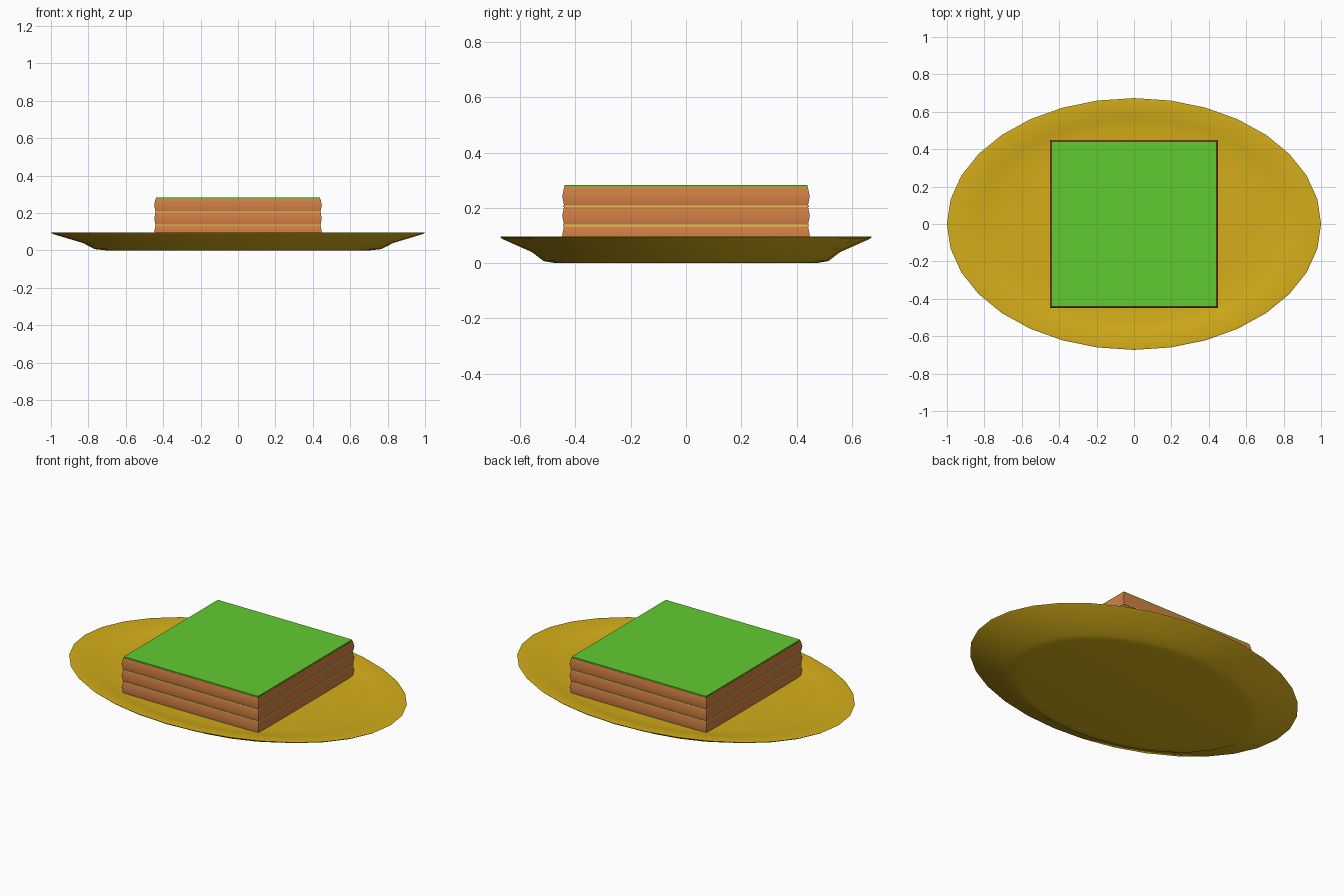
import bpy, bmesh, math

if "Cube" in bpy.data.objects:
    bpy.data.objects.remove(bpy.data.objects["Cube"])


def material(name, rgb):
    m = bpy.data.materials.new(name)
    m.diffuse_color = (*rgb, 1)
    m.use_nodes = True
    m.node_tree.nodes["Principled BSDF"].inputs["Base Color"].default_value = m.diffuse_color
    return m


def make_object(name, bm, mat, angle):
    bmesh.ops.recalc_face_normals(bm, faces=bm.faces)
    me = bpy.data.meshes.new(name)
    bm.to_mesh(me)
    bm.free()
    ob = bpy.data.objects.new(name, me)
    bpy.context.collection.objects.link(ob)
    me.materials.append(mat)
    bpy.ops.object.select_all(action='DESELECT')
    ob.select_set(True)
    bpy.context.view_layer.objects.active = ob
    bpy.ops.object.shade_smooth_by_angle(angle=math.radians(angle))
    return ob


def loft(name, rings, mat, angle, sides, aspect=1.0, turn=0.0):
    """Join rings of (radius, z), closing the first and last."""
    bm = bmesh.new()
    loops = []
    for r, z in rings:
        loops.append([bm.verts.new((r * math.cos(turn + 2 * math.pi * i / sides),
                                    r * aspect * math.sin(turn + 2 * math.pi * i / sides), z))
                      for i in range(sides)])
    for a, b in zip(loops, loops[1:]):
        for i in range(sides):
            j = (i + 1) % sides
            bm.faces.new((a[i], a[j], b[j], b[i]))
    bm.faces.new(loops[0])
    bm.faces.new(loops[-1])
    return make_object(name, bm, mat, angle)


def square(name, rings, mat):
    return loft(name, [(h * math.sqrt(2), z) for h, z in rings], mat, 60, 4, turn=math.pi / 4)


gold = material("plate_gold", (0.66, 0.42, 0.01))
sponge = material("sponge_orange", (0.66, 0.22, 0.06))
cream = material("cream_yellow", (0.75, 0.6, 0.1))
icing = material("icing_green", (0.12, 0.6, 0.03))

# Oval plate: underside, rim, then shallow dish
loft("plate", [(0.70, 0.0), (0.765, 0.007), (0.83, 0.04), (0.99, 0.088), (1.0, 0.095),
               (0.985, 0.097), (0.84, 0.075), (0.76, 0.068), (0.6, 0.066)],
     gold, 60, 32, aspect=0.673)

# Three sponge slabs with a slight seam bulge, cream sheets between
for k in range(3):
    z = 0.066 + 0.07 * k
    square(f"sponge_{k + 1}", [(0.441, z), (0.448, z + 0.035), (0.441, z + 0.07)], sponge)
    if k < 2:
        square(f"cream_{k + 1}", [(0.445, z + 0.067), (0.445, z + 0.073)], cream)

# Green icing on top
square("icing", [(0.439, 0.274), (0.439, 0.283)], icing)
